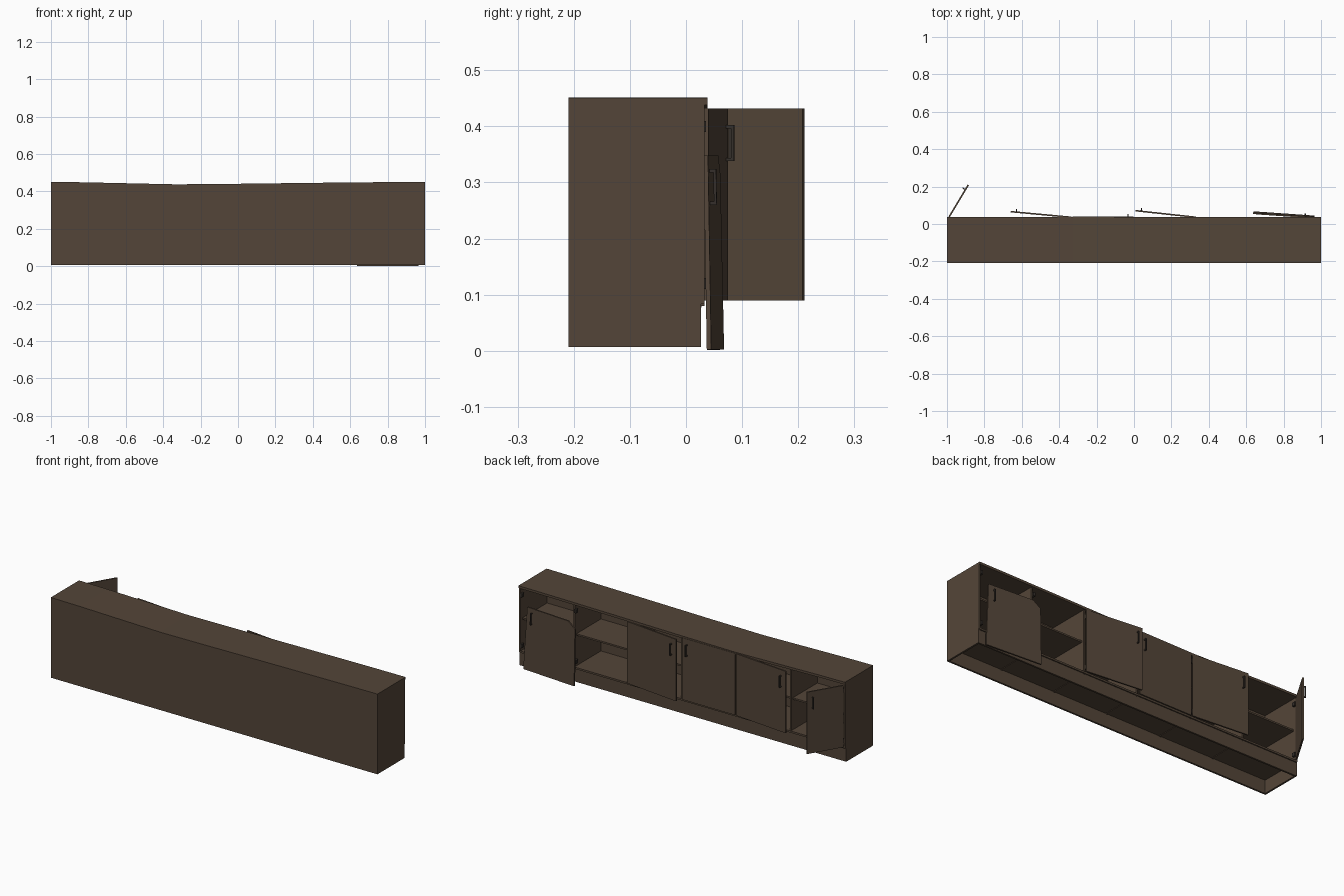
import bpy, bmesh, math
from mathutils import Matrix, Vector

if "Cube" in bpy.data.objects:
    bpy.data.objects.remove(bpy.data.objects["Cube"])


def make_mat(name, col):
    m = bpy.data.materials.new(name)
    m.diffuse_color = (*col, 1)
    m.use_nodes = True
    m.node_tree.nodes["Principled BSDF"].inputs["Base Color"].default_value = m.diffuse_color
    return m


WOOD = make_mat("dark_brown_wood", (0.088, 0.060, 0.040))
METAL = make_mat("dark_metal", (0.035, 0.028, 0.023))


def finish(name, bm, mat, matrix=None):
    if matrix:
        bm.transform(matrix)
    bmesh.ops.recalc_face_normals(bm, faces=bm.faces)
    me = bpy.data.meshes.new(name)
    bm.to_mesh(me)
    bm.free()
    me.materials.append(mat)
    ob = bpy.data.objects.new(name, me)
    bpy.context.collection.objects.link(ob)
    return ob


def add_box(bm, x0, x1, y0, y1, z0, z1):
    m = (Matrix.Translation(((x0 + x1) / 2, (y0 + y1) / 2, (z0 + z1) / 2))
         @ Matrix.Diagonal((abs(x1 - x0), abs(y1 - y0), abs(z1 - z0), 1)))
    bmesh.ops.create_cube(bm, size=1, matrix=m)


def box(name, *dims, mat=WOOD):
    bm = bmesh.new()
    add_box(bm, *dims)
    return finish(name, bm, mat)


def prism(name, pts, y0, y1, mat=WOOD, matrix=None):
    """Extrude an x/z outline along y."""
    bm = bmesh.new()
    f = bm.faces.new([bm.verts.new((x, y0, z)) for x, z in pts])
    r = bmesh.ops.extrude_face_region(bm, geom=[f])
    bmesh.ops.translate(bm, vec=(0, y1 - y0, 0),
                        verts=[v for v in r["geom"] if isinstance(v, bmesh.types.BMVert)])
    return finish(name, bm, mat, matrix)


BACK, FRONT, T = -0.209, 0.033, 0.010

# Sagging top and the closed wall that follows it
sag = [(-1, .451), (-.83, .449), (-.33, .438), (.0, .441), (.4, .446), (.8, .450), (1, .451)]
prism("top_panel", sag + [(x, z - .013) for x, z in reversed(sag)], BACK, .038)
prism("closed_wall", [(x, z - .002) for x, z in sag] + [(1, .007), (-1, .007)], BACK, BACK + T)

# End walls, notched above the recessed plinth
for s, side in ((-1, "left"), (1, "right")):
    xs = (s, s * (1 - T))
    box(side + "_end_wall", min(xs), max(xs), BACK, FRONT, .083, .446)
    box(side + "_end_foot", min(xs), max(xs), BACK, .027, .007, .085)

# Floor, plinth, dividers, shelves
box("floor_panel", -.995, .995, BACK + .002, FRONT, .080, .090)
box("plinth", -.995, .995, .017, .027, .007, .084)
edges = [-.99, -.66, -.33, .005, .335, .665, .99]
for i, x in enumerate(edges[1:-1]):
    box(f"divider_{i + 1}", x - .005, x + .005, BACK + .003, .028, .077, .437)
for i in range(6):
    box(f"shelf_{i + 1}", edges[i], edges[i + 1], BACK + .003, .015, .258, .267)


def handle(name, x, z, matrix):
    bm = bmesh.new()
    add_box(bm, x - .003, x + .003, .009, .014, z - .032, z + .032)
    for e in (-.029, .029):
        add_box(bm, x - .003, x + .003, -.001, .010, z + e - .003, z + e + .003)
    finish(name, bm, METAL, matrix)


def door(name, hinge, width, direction, angle):
    m = (Matrix.Translation((hinge, .040, 0))
         @ Matrix.Rotation(math.radians(angle) * direction, 4, 'Z'))
    bm = bmesh.new()
    a, b = sorted((0, width * direction))
    add_box(bm, a, b, -.008, 0, .090, .432)
    finish(name, bm, WOOD, m)
    handle(name + "_handle", direction * (width - .03), .37, m)


# Hanging doors, some swung ajar
door("open_door", -.992, .200, 1, 59)
door("ajar_door_a", -.335, .325, -1, 5.3)
door("shut_door", -.328, .325, 1, 0)
door("ajar_door_b", .332, .325, -1, 6.2)

# Fallen door with a broken corner, leaning on the opening
lean = (Matrix.Translation((.965, .043, .002)) @ Matrix.Rotation(math.radians(-4), 4, 'Z')
        @ Matrix.Rotation(math.radians(1.2), 4, 'X'))
prism("fallen_door", [(0, 0), (-.328, 0), (-.328, .312), (-.285, .346), (-.02, .346)],
      -.006, .002, matrix=lean)
handle("fallen_door_handle", -.05, .29, lean)

# Small hinges
for i, (x, s) in enumerate(((-.99, 1), (-.335, -1), (-.325, 1), (.33, -1), (.66, -1), (.99, -1))):
    for z in (.12, .40):
        a, b = sorted((x, x + s * .012))
        box(f"hinge_{i + 1}", a, b, .018, .036, z - .01, z + .01, mat=METAL)
